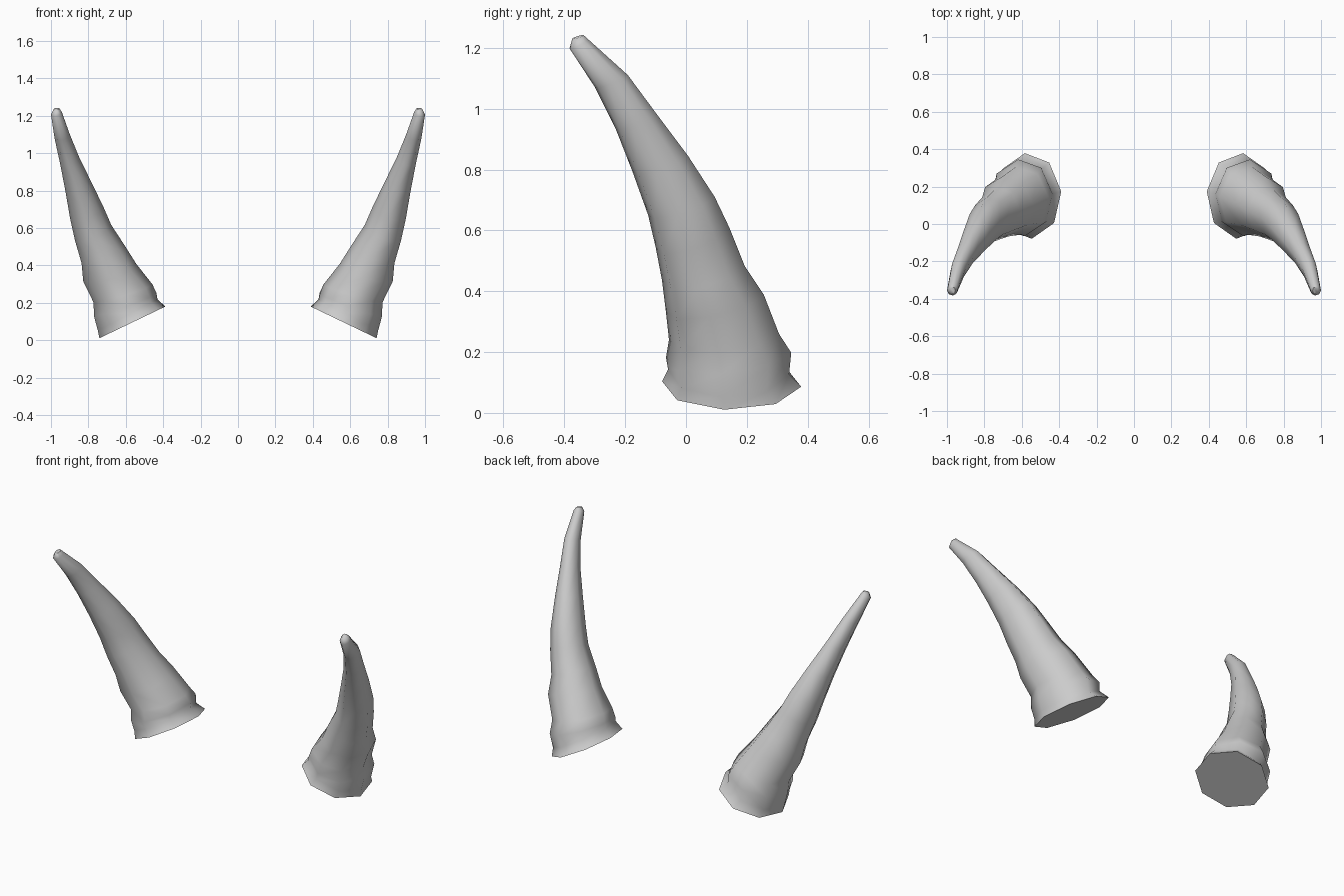
import bpy
import bmesh
from math import cos, sin, pi, radians

cube = bpy.data.objects.get("Cube")
if cube:
    bpy.data.objects.remove(cube)

horn_grey = bpy.data.materials.new("horn_grey")
horn_grey.use_nodes = True
colour = (0.6, 0.6, 0.6, 1)
horn_grey.diffuse_color = colour
horn_grey.node_tree.nodes["Principled BSDF"].inputs["Base Color"].default_value = colour

SIDES = 8
PHASE = radians(-6)

# Cross-sections from base to tip: centre x, y, z, radius x, y, tilt along x, y
SECTIONS = [
    (.565, .15, .095, .177, .23, -.48, 0),
    (.59, .14, .135, .16, .20, -.53, 0),
    (.603, .14, .19, .168, .207, -.36, .07),
    (.615, .125, .25, .158, .182, -.3, .08),
    (.685, .095, .36, .143, .162, -.3, .2),
    (.722, .057, .46, .115, .137, -.4, .2),
    (.775, .022, .575, .097, .122, -.4, .3),
    (.808, -.015, .68, .09, .11, -.3, .3),
    (.853, -.085, .82, .07, .092, -.3, .3),
    (.90, -.165, .96, .051, .067, -.3, .4),
    (.94, -.245, 1.09, .041, .054, -.2, .4),
    (.971, -.352, 1.213, .029, .031, -.2, .5),
    (.971, -.355, 1.236, .016, .019, -.2, .3),
]


def build_horn(name, side):
    bm = bmesh.new()
    rings = []
    for cx, cy, cz, rx, ry, tilt_x, tilt_y in SECTIONS:
        ring = []
        for i in range(SIDES):
            a = PHASE + 2 * pi * i / SIDES
            dx, dy = rx * cos(a), ry * sin(a)
            ring.append(bm.verts.new((side * (cx + dx), cy + dy,
                                      cz + tilt_x * dx + tilt_y * dy)))
        rings.append(ring)
    # Side walls
    for low, high in zip(rings, rings[1:]):
        for i in range(SIDES):
            j = (i + 1) % SIDES
            bm.faces.new((low[i], low[j], high[j], high[i]))
    # Base and tip caps
    bm.faces.new(rings[0])
    bm.faces.new(rings[-1])
    bmesh.ops.recalc_face_normals(bm, faces=bm.faces)
    mesh = bpy.data.meshes.new(name)
    bm.to_mesh(mesh)
    bm.free()
    mesh.materials.append(horn_grey)
    horn = bpy.data.objects.new(name, mesh)
    bpy.context.collection.objects.link(horn)
    # Smooth sides with a crisp rim at the base
    bpy.ops.object.select_all(action="DESELECT")
    horn.select_set(True)
    bpy.context.view_layer.objects.active = horn
    bpy.ops.object.shade_smooth_by_angle(angle=radians(62))


build_horn("left_horn", 1)
build_horn("right_horn", -1)
